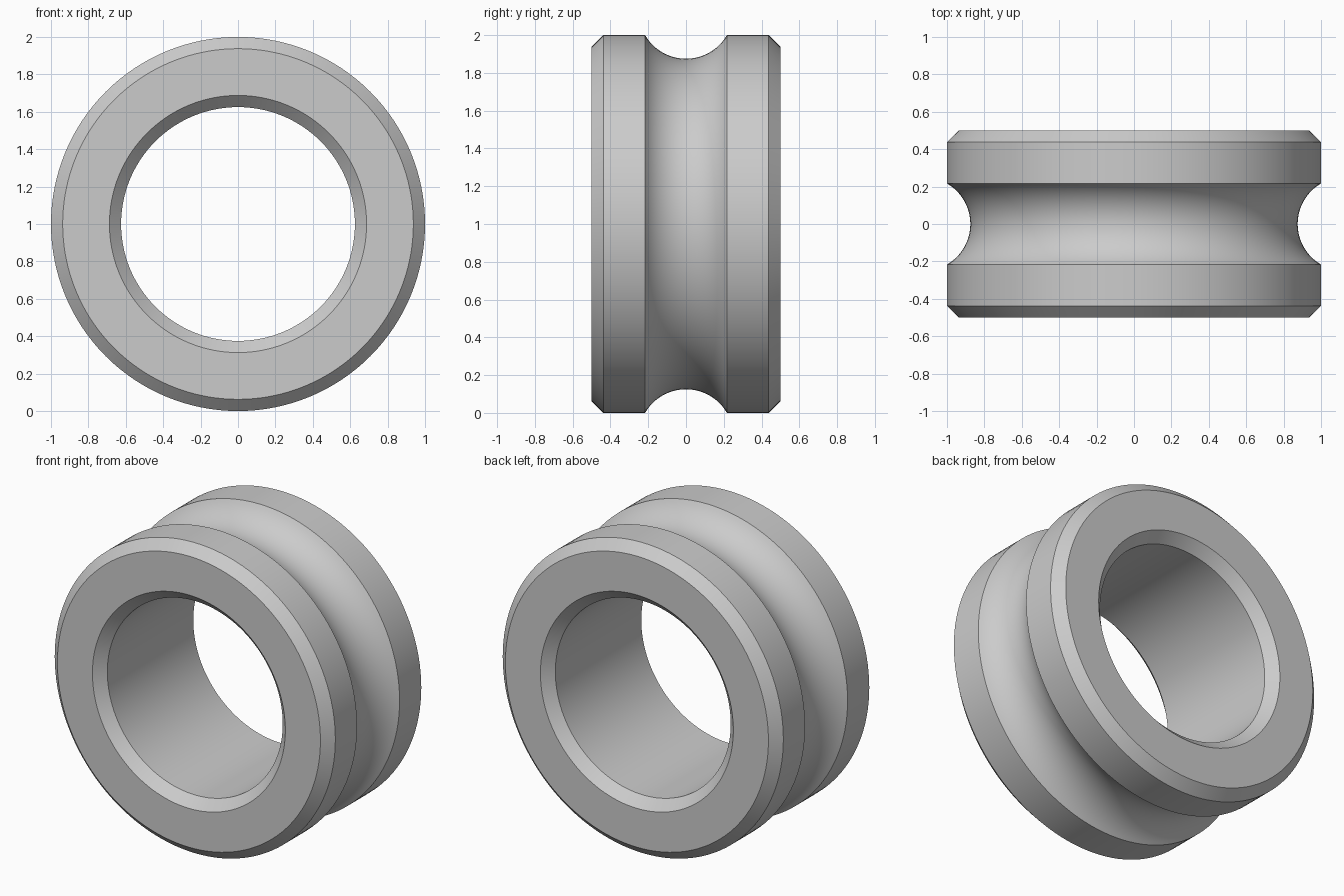
import bpy, bmesh, math

if "Cube" in bpy.data.objects:
    bpy.data.objects.remove(bpy.data.objects["Cube"])

SEGMENTS = 128
BORE, OUTER, HALF, CHAMFER = 0.625, 1.0, 0.5, 0.0625
GROOVE_R, GROOVE_CENTRE = 0.25, 1.125  # round groove cut into the rim

# Closed ring section as (radius, y): bore, chamfered ends, rim
profile = [
    (BORE, HALF - CHAMFER), (BORE, -HALF + CHAMFER),
    (BORE + CHAMFER, -HALF), (OUTER - CHAMFER, -HALF),
    (OUTER, -HALF + CHAMFER),
]
# Groove arc
sweep = math.acos((GROOVE_CENTRE - OUTER) / GROOVE_R)
STEPS = 24
for i in range(STEPS + 1):
    a = -sweep + 2 * sweep * i / STEPS
    profile.append((GROOVE_CENTRE - GROOVE_R * math.cos(a), GROOVE_R * math.sin(a)))
profile += [(OUTER, HALF - CHAMFER), (OUTER - CHAMFER, HALF), (BORE + CHAMFER, HALF)]

# Revolve the section around the y axis
bm = bmesh.new()
rings = []
for s in range(SEGMENTS):
    t = 2 * math.pi * s / SEGMENTS
    rings.append([bm.verts.new((r * math.cos(t), y, 1 + r * math.sin(t))) for r, y in profile])
n = len(profile)
for s in range(SEGMENTS):
    a, b = rings[s], rings[(s + 1) % SEGMENTS]
    for i in range(n):
        j = (i + 1) % n
        bm.faces.new((a[i], a[j], b[j], b[i]))
bmesh.ops.recalc_face_normals(bm, faces=bm.faces)

mesh = bpy.data.meshes.new("grooved_ring")
bm.to_mesh(mesh)
bm.free()
ring = bpy.data.objects.new("grooved_ring", mesh)
bpy.context.collection.objects.link(ring)

# Plain grey metal
grey = bpy.data.materials.new("grey_metal")
grey.diffuse_color = (0.6, 0.6, 0.6, 1)
grey.use_nodes = True
grey.node_tree.nodes["Principled BSDF"].inputs["Base Color"].default_value = grey.diffuse_color
mesh.materials.append(grey)

# Smooth round surfaces with sharp section corners
bpy.context.view_layer.objects.active = ring
ring.select_set(True)
bpy.ops.object.shade_smooth_by_angle(angle=math.radians(30))
